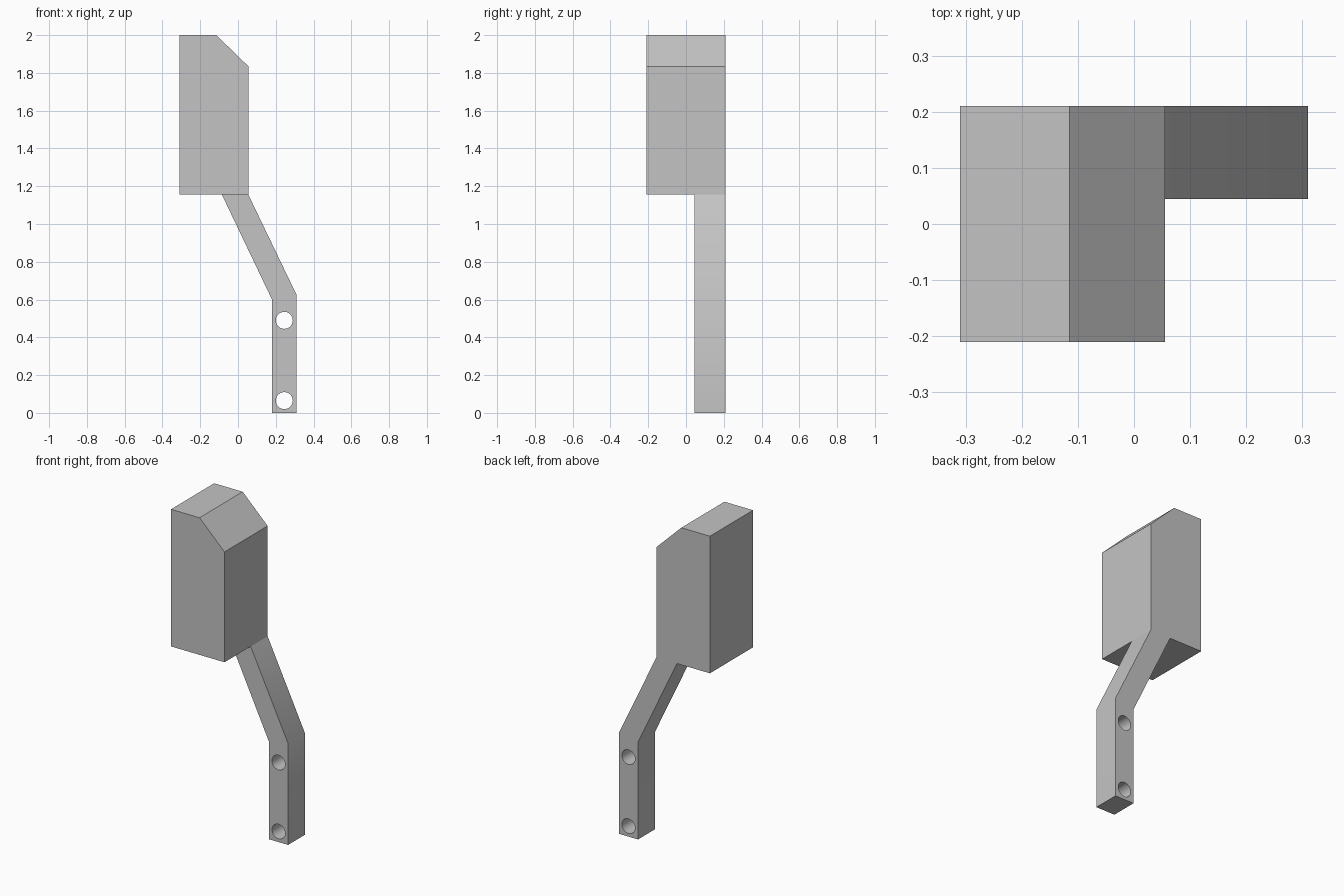
import bpy
import bmesh
from math import radians

cube = bpy.data.objects.get("Cube")
if cube:
    bpy.data.objects.remove(cube, do_unlink=True)

grey = bpy.data.materials.new("plain_grey")
grey.use_nodes = True
colour = (0.55, 0.55, 0.55, 1)
grey.diffuse_color = colour
grey.node_tree.nodes["Principled BSDF"].inputs["Base Color"].default_value = colour

BACK = 0.21


def prism(name, outline, front, back):
    """Extrude an x-z outline from front to back along y."""
    bm = bmesh.new()
    face = bm.faces.new([bm.verts.new((x, front, z)) for x, z in outline])
    new = bmesh.ops.extrude_face_region(bm, geom=[face])["geom"]
    verts = [v for v in new if isinstance(v, bmesh.types.BMVert)]
    bmesh.ops.translate(bm, verts=verts, vec=(0, back - front, 0))
    bmesh.ops.recalc_face_normals(bm, faces=bm.faces)
    mesh = bpy.data.meshes.new(name)
    bm.to_mesh(mesh)
    bm.free()
    mesh.materials.append(grey)
    obj = bpy.data.objects.new(name, mesh)
    bpy.context.collection.objects.link(obj)
    return obj


def activate(obj):
    bpy.ops.object.select_all(action="DESELECT")
    obj.select_set(True)
    bpy.context.view_layer.objects.active = obj


# Block with one chamfered top corner
prism("head_block", [(-0.31, 1.155), (0.055, 1.155), (0.055, 1.835),
                     (-0.115, 2), (-0.31, 2)], -BACK, BACK)

# Bent bracket hanging from the block
bracket = prism("bent_bracket", [(-0.085, 1.155), (0.18, 0.6), (0.18, 0),
                                 (0.31, 0), (0.31, 0.625), (0.055, 1.155)],
                0.045, BACK)

# Two bolt holes through the straight leg
for height in (0.065, 0.49):
    bpy.ops.mesh.primitive_cylinder_add(
        vertices=32, radius=0.045, depth=0.5,
        location=(0.245, 0.13, height), rotation=(radians(90), 0, 0))
    cutter = bpy.context.object
    cutter.name = "hole_cutter"
    cutter.hide_render = True
    cutter.data.materials.append(grey)
    activate(bracket)
    cut = bracket.modifiers.new("bolt_hole", "BOOLEAN")
    cut.operation = "DIFFERENCE"
    cut.solver = "EXACT"
    cut.object = cutter
    bpy.ops.object.modifier_apply(modifier=cut.name)
    bpy.data.objects.remove(cutter, do_unlink=True)

activate(bracket)
bpy.ops.object.shade_smooth_by_angle(angle=radians(30))
